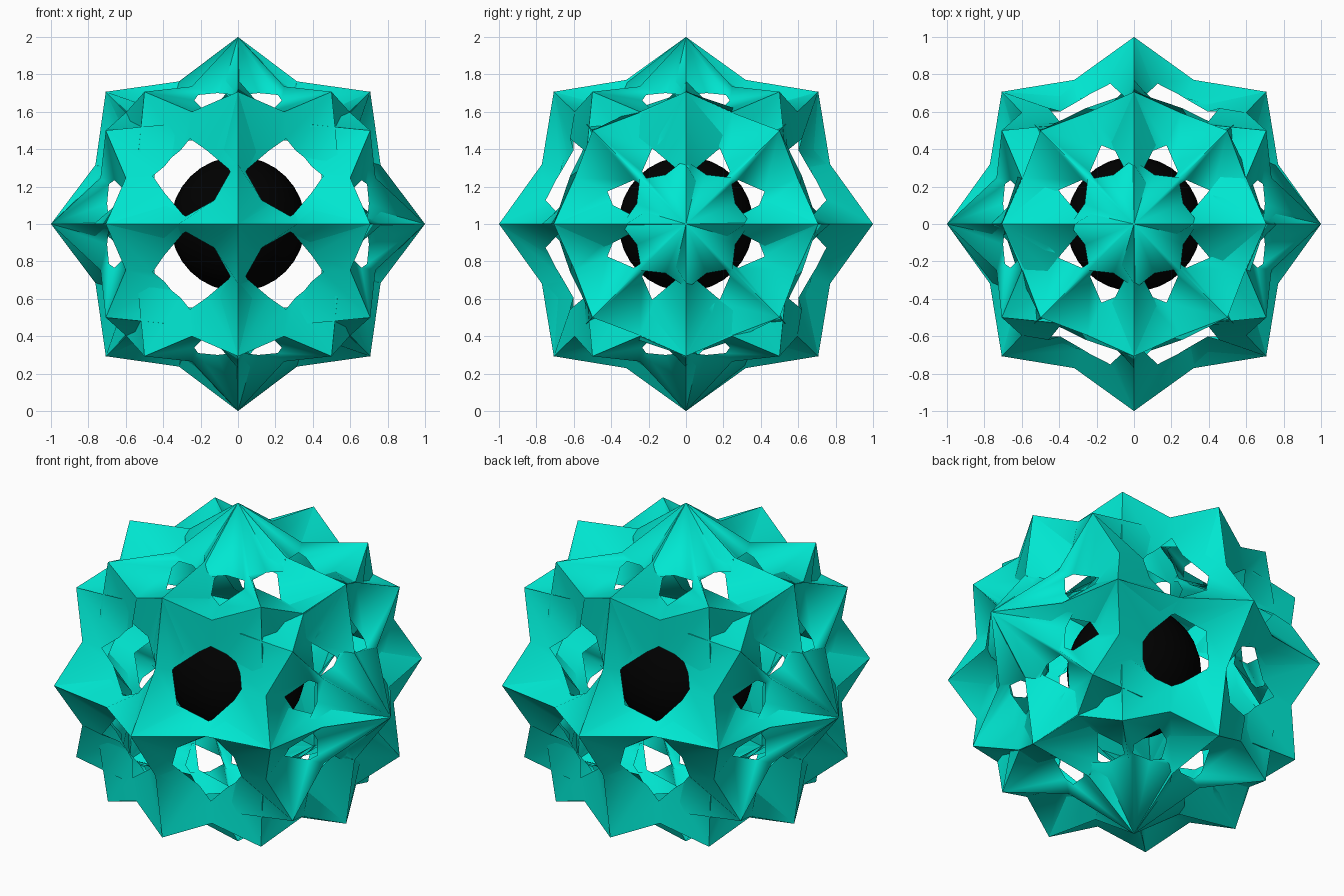
import bpy, bmesh, math
from mathutils import Vector, Matrix

if "Cube" in bpy.data.objects:
    bpy.data.objects.remove(bpy.data.objects["Cube"])


def material(name, col):
    m = bpy.data.materials.new(name)
    m.diffuse_color = col
    m.use_nodes = True
    m.node_tree.nodes["Principled BSDF"].inputs["Base Color"].default_value = m.diffuse_color
    return m


teal = material("teal", (0.0, 0.8, 0.64, 1))
black = material("black", (0.0, 0.0, 0.0, 1))


def sph(lat, lon, r=1.0):
    a, b = math.radians(lat), math.radians(lon)
    return Vector((r * math.cos(a) * math.cos(b), r * math.cos(a) * math.sin(b), r * math.sin(a)))


def cyl(r, lon, z):
    b = math.radians(lon)
    return Vector((r * math.cos(b), r * math.sin(b), z))


def frame(bm, outer, inner, flip):
    # strip of quads between the panel outline and its opening
    n = len(outer)
    o = [bm.verts.new(p) for p in outer]
    i = [bm.verts.new(p) for p in inner]
    for k in range(n):
        j = (k + 1) % n
        f = [o[k], o[j], i[j], i[k]]
        bm.faces.new(f[::-1] if flip else f)


def shell(name, rot):
    bm = bmesh.new()
    for s in (1, -1):
        for k in range(8):
            a, m, b = 45 * k, 45 * k + 22.5, 45 * k + 45
            e0, e1 = sph(0, a), sph(0, b)
            r0, r1 = sph(45, a), sph(45, b)
            ring_mid = cyl(0.645, m, 0.6)
            eq_mid = sph(0, m, 0.834)
            side0, side1 = sph(22.5, a, 0.825), sph(22.5, b, 0.825)
            c = (e0 + e1 + r0 + r1) / 4 * 0.93
            # four-cornered side panel with an eight-sided, inset opening
            outer = [e0, eq_mid, e1, side1, r1, ring_mid, r0, side0]
            t = [0.52, 0.24, 0.52, 0.24, 0.72, 0.5, 0.72, 0.24]
            d = [0.09, 0.09, 0.09, 0.09, 0.1, 0.02, 0.1, 0.09]
            cn = c.normalized()
            inner = [p.lerp(c, w) - cn * q for p, w, q in zip(outer, t, d)]
            # three-cornered polar panel with an opening near the pole
            pole = Vector((0, 0, 1))
            p_outer = [pole, cyl(0.35, a, 0.735), r0, ring_mid, r1, cyl(0.35, b, 0.735)]
            p_inner = [cyl(0.285, m, 0.7), cyl(0.325, a + 4, 0.69), cyl(0.365, a + 5, 0.66),
                       cyl(0.455, m, 0.6), cyl(0.365, b - 5, 0.66), cyl(0.325, b - 4, 0.69)]
            for o, i, rev in ((outer, inner, False), (p_outer, p_inner, True)):
                mir = Vector((1, 1, s))
                frame(bm, [p * mir for p in o], [p * mir for p in i], (s < 0) != rev)
    bmesh.ops.remove_doubles(bm, verts=bm.verts, dist=0.001)
    bmesh.ops.recalc_face_normals(bm, faces=bm.faces)
    bm.transform(Matrix.Translation((0, 0, 1)) @ rot)
    me = bpy.data.meshes.new(name)
    bm.to_mesh(me)
    bm.free()
    ob = bpy.data.objects.new(name, me)
    bpy.context.collection.objects.link(ob)
    me.materials.append(teal)
    smooth(ob, 80)


def smooth(ob, deg):
    bpy.ops.object.select_all(action='DESELECT')
    bpy.context.view_layer.objects.active = ob
    ob.select_set(True)
    bpy.ops.object.shade_smooth_by_angle(angle=math.radians(deg))


# two interlocking pierced shells, one upright and one lying sideways
shell("upright_shell", Matrix.Identity(4))
shell("sideways_shell", Matrix.Rotation(math.pi / 2, 4, 'Y'))

# dark core ball
bpy.ops.mesh.primitive_uv_sphere_add(segments=32, ring_count=16, radius=0.36, location=(0, 0, 1))
core = bpy.context.object
core.name = "core_ball"
core.data.materials.append(black)
smooth(core, 40)
